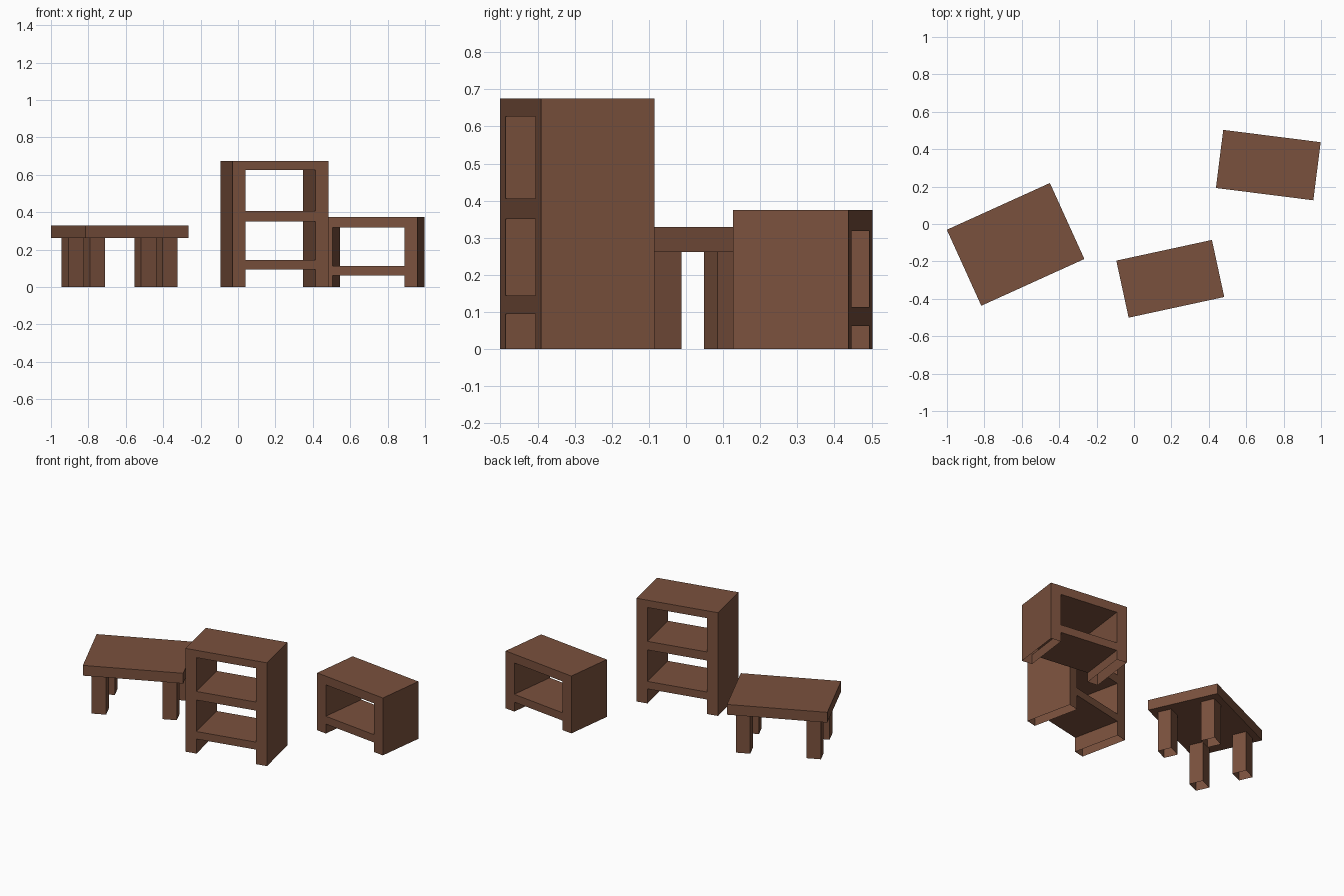
import bpy
import bmesh
from math import radians
from mathutils import Matrix, Vector

cube = bpy.data.objects.get("Cube")
if cube:
    bpy.data.objects.remove(cube, do_unlink=True)

# Wood colour shared by all the furniture
wood = bpy.data.materials.new("brown_wood")
wood.use_nodes = True
colour = (0.195, 0.082, 0.047, 1)
wood.diffuse_color = colour
bsdf = wood.node_tree.nodes["Principled BSDF"]
bsdf.inputs["Base Color"].default_value = colour
bsdf.inputs["Roughness"].default_value = 0.8


def finish(bm, name, location, angle):
    """Leave the undersides of the feet open and place the part."""
    bmesh.ops.recalc_face_normals(bm, faces=bm.faces)
    feet = [f for f in bm.faces if all(abs(v.co.z) < 1e-5 for v in f.verts)]
    bmesh.ops.delete(bm, geom=feet, context="FACES")
    mesh = bpy.data.meshes.new(name)
    bm.to_mesh(mesh)
    bm.free()
    mesh.materials.append(wood)
    obj = bpy.data.objects.new(name, mesh)
    obj.location = (*location, 0)
    obj.rotation_euler.z = radians(angle)
    bpy.context.collection.objects.link(obj)


def box(name, size, centre, location, angle):
    bm = bmesh.new()
    matrix = Matrix.Translation(centre) @ Matrix.Diagonal((*size, 1))
    bmesh.ops.create_cube(bm, size=1, matrix=matrix)
    finish(bm, name, location, angle)


def shelf_unit(name, width, depth, side, levels, location, angle):
    """Open frame: levels alternate between gap and board, starting with a gap."""
    bm = bmesh.new()
    xs = (-width / 2, side - width / 2, width / 2 - side, width / 2)
    grid = [[bm.verts.new((x, -depth / 2, z)) for x in xs] for z in levels]
    for row in range(len(levels) - 1):
        for col in range(3):
            if col != 1 or row % 2 == 1:
                low, high = grid[row], grid[row + 1]
                bm.faces.new((low[col], low[col + 1], high[col + 1], high[col]))
    result = bmesh.ops.extrude_face_region(bm, geom=bm.faces[:], use_keep_orig=True)
    moved = [v for v in result["geom"] if isinstance(v, bmesh.types.BMVert)]
    bmesh.ops.translate(bm, verts=moved, vec=Vector((0, depth, 0)))
    finish(bm, name, location, angle)


# Low table with four square legs
table_at, table_turn = (-0.633, -0.109), 24.4
box("table_top", (0.605, 0.446, 0.067), (0, 0, 0.2955), table_at, table_turn)
for x, side_name in ((-1, "right"), (1, "left")):
    for y, end_name in ((-1, "front"), (1, "back")):
        box(f"table_leg_{end_name}_{side_name}", (0.087, 0.087, 0.262),
            (x * 0.213, y * 0.14, 0.131), table_at, table_turn)

# Tall bookcase and small side cabinet
shelf_unit("tall_bookcase", 0.523, 0.312, 0.07,
           (0, 0.095, 0.144, 0.35, 0.406, 0.627, 0.675), (0.194, -0.293), 12.2)
shelf_unit("small_cabinet", 0.525, 0.313, 0.069,
           (0, 0.062, 0.113, 0.318, 0.375), (0.718, 0.315), -7.2)
